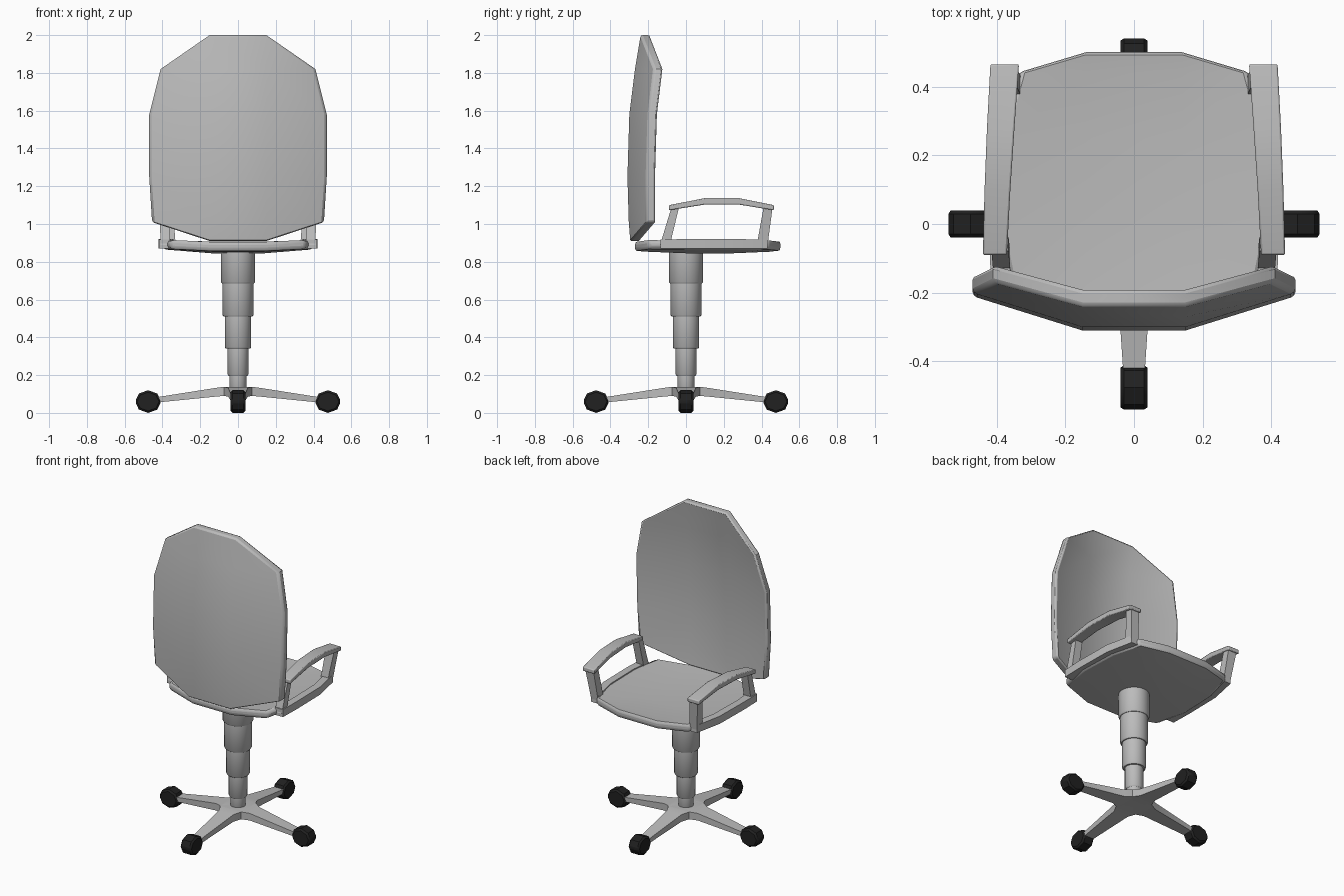
import bpy, bmesh, math
from mathutils import Matrix, Vector

if "Cube" in bpy.data.objects:
    bpy.data.objects.remove(bpy.data.objects["Cube"])


def material(name, v):
    m = bpy.data.materials.new(name)
    m.diffuse_color = (v, v, v, 1)
    m.use_nodes = True
    m.node_tree.nodes["Principled BSDF"].inputs["Base Color"].default_value = m.diffuse_color
    return m


GREY = material("grey", 0.5)
BLACK = material("black", 0.015)


def finish(bm, name, mat, bevel=0.0, segments=2, angle=40):
    bmesh.ops.recalc_face_normals(bm, faces=bm.faces[:])
    me = bpy.data.meshes.new(name)
    bm.to_mesh(me)
    bm.free()
    ob = bpy.data.objects.new(name, me)
    bpy.context.collection.objects.link(ob)
    me.materials.append(mat)
    if bevel:
        mod = ob.modifiers.new("bevel", 'BEVEL')
        mod.width = bevel
        mod.segments = segments
        mod.limit_method = 'ANGLE'
        mod.angle_limit = math.radians(50)
    bpy.ops.object.select_all(action='DESELECT')
    bpy.context.view_layer.objects.active = ob
    ob.select_set(True)
    bpy.ops.object.shade_smooth_by_angle(angle=math.radians(angle))
    return ob


def panel(name, rows, inner, offset, place, bevel):
    """Curved cushion: rows of (position, half width, centre depth, edge depth)."""
    bm = bmesh.new()
    grid = []
    for p, w, c, e in rows:
        xs = [(-inner, c), (inner, c)]
        if w:
            xs = [(-w, e)] + xs + [(w, e)]
        grid.append([bm.verts.new(place(x, p, d)) for x, d in xs])
    for a, b in zip(grid, grid[1:]):
        if len(a) == len(b):
            for i in range(3):
                bm.faces.new((a[i], a[i + 1], b[i + 1], b[i]))
        else:
            s, l = (a, b) if len(a) < len(b) else (b, a)
            bm.faces.new((s[0], s[1], l[2], l[1]))
            bm.faces.new((s[0], l[1], l[0]))
            bm.faces.new((s[1], l[3], l[2]))
    bmesh.ops.recalc_face_normals(bm, faces=bm.faces[:])
    ext = bmesh.ops.extrude_face_region(bm, geom=bm.faces[:], use_keep_orig=True)
    top = [g for g in ext["geom"] if isinstance(g, bmesh.types.BMVert)]
    bmesh.ops.translate(bm, verts=top, vec=offset)
    return finish(bm, name, GREY, bevel)


def loft(bm, sections, mat=Matrix()):
    """Bar with four-cornered sections."""
    rings = [[bm.verts.new(mat @ Vector(p)) for p in s] for s in sections]
    for a, b in zip(rings, rings[1:]):
        for i in range(4):
            j = (i + 1) % 4
            bm.faces.new((a[i], a[j], b[j], b[i]))
    bm.faces.new(rings[0])
    bm.faces.new(rings[-1])


# backrest and seat
panel("backrest",
      [(2.0, 0, -.24, 0), (1.82, .41, -.27, -.17), (1.58, .47, -.30, -.20),
       (1.25, .47, -.31, -.21), (1.01, .455, -.303, -.21), (.91, 0, -.295, 0)],
      .15, (0, .05, 0), lambda x, p, d: (x, d, p), .012)
panel("seat",
      [(-.27, 0, .858, 0), (-.20, .36, .853, .868), (0, .40, .845, .866),
       (.25, .39, .845, .866), (.44, .34, .853, .866), (.50, 0, .86, 0)],
      .14, (0, 0, .048), lambda x, p, d: (x, p, d), .018)


# armrests: each a closed loop of base bar, two posts and a pad
def upright(x0, x1, y0, y1, z):
    return [(x0, y0, z), (x1, y0, z), (x1, y1, z), (x0, y1, z)]


def along(y, x0, x1, z0, z1):
    return [(x0, y, z0), (x1, y, z0), (x1, y, z1), (x0, y, z1)]


for side, label in ((1, "right"), (-1, "left")):
    flip = Matrix.Scale(side, 4, (1, 0, 0))
    bm = bmesh.new()
    loft(bm, [along(-.09, .37, .44, 1.073, 1.10), along(.10, .36, .435, 1.103, 1.137),
              along(.28, .348, .428, 1.103, 1.137), along(.465, .335, .418, 1.073, 1.10)], flip)
    finish(bm, label + "_arm_pad", GREY, .005)
    bm = bmesh.new()
    loft(bm, [upright(.36, .41, -.137, -.085, .89), upright(.365, .415, -.078, -.038, 1.085)], flip)
    loft(bm, [upright(.33, .38, .375, .432, .89), upright(.345, .405, .41, .458, 1.085)], flip)
    loft(bm, [along(-.135, .36, .418, .87, .918), along(.0, .375, .422, .87, .92),
              along(.25, .37, .418, .87, .92), along(.432, .33, .38, .87, .918)], flip)
    finish(bm, label + "_arm_frame", GREY)

# telescopic column: turned profile with stepped radii
bm = bmesh.new()
profile = [(0, .095)]
for r, z0, z1 in ((.045, .095, .2), (.055, .195, .34), (.07, .34, .51),
                  (.082, .51, .685), (.091, .685, .86)):
    profile += [(r - .006, z0), (r, z0 + .008), (r, z1)]
profile.append((0, .86))
verts = [bm.verts.new((r, 0, z)) for r, z in profile]
edges = [bm.edges.new(e) for e in zip(verts, verts[1:])]
bmesh.ops.spin(bm, geom=verts + edges, axis=(0, 0, 1), cent=(0, 0, 0),
               angle=math.tau, steps=24)
bmesh.ops.remove_doubles(bm, verts=bm.verts[:], dist=.0005)
finish(bm, "column", GREY)

# star base with four tapering legs
bm = bmesh.new()
for k in range(4):
    loft(bm, [along(r, -w, w, z0, z1) for r, w, z0, z1 in
              ((0, .075, .09, .138), (.075, .075, .09, .138),
               (.12, .052, .086, .132), (.45, .03, .053, .08))],
         Matrix.Rotation(k * math.pi / 2, 4, 'Z'))
finish(bm, "star_base", GREY, angle=30)

# eight-sided wheels
for k in range(4):
    bm = bmesh.new()
    bmesh.ops.create_cone(bm, cap_ends=True, segments=8, radius1=1, radius2=1, depth=.078)
    m = (Matrix.Rotation(k * math.pi / 2, 4, 'Z') @ Matrix.Translation((.476, 0, .06))
         @ Matrix.Diagonal((.069, 1, .06, 1)) @ Matrix.Rotation(math.pi / 2, 4, 'X'))
    bm.transform(m)
    finish(bm, f"wheel_{k + 1}", BLACK, .01, 1, 20)
